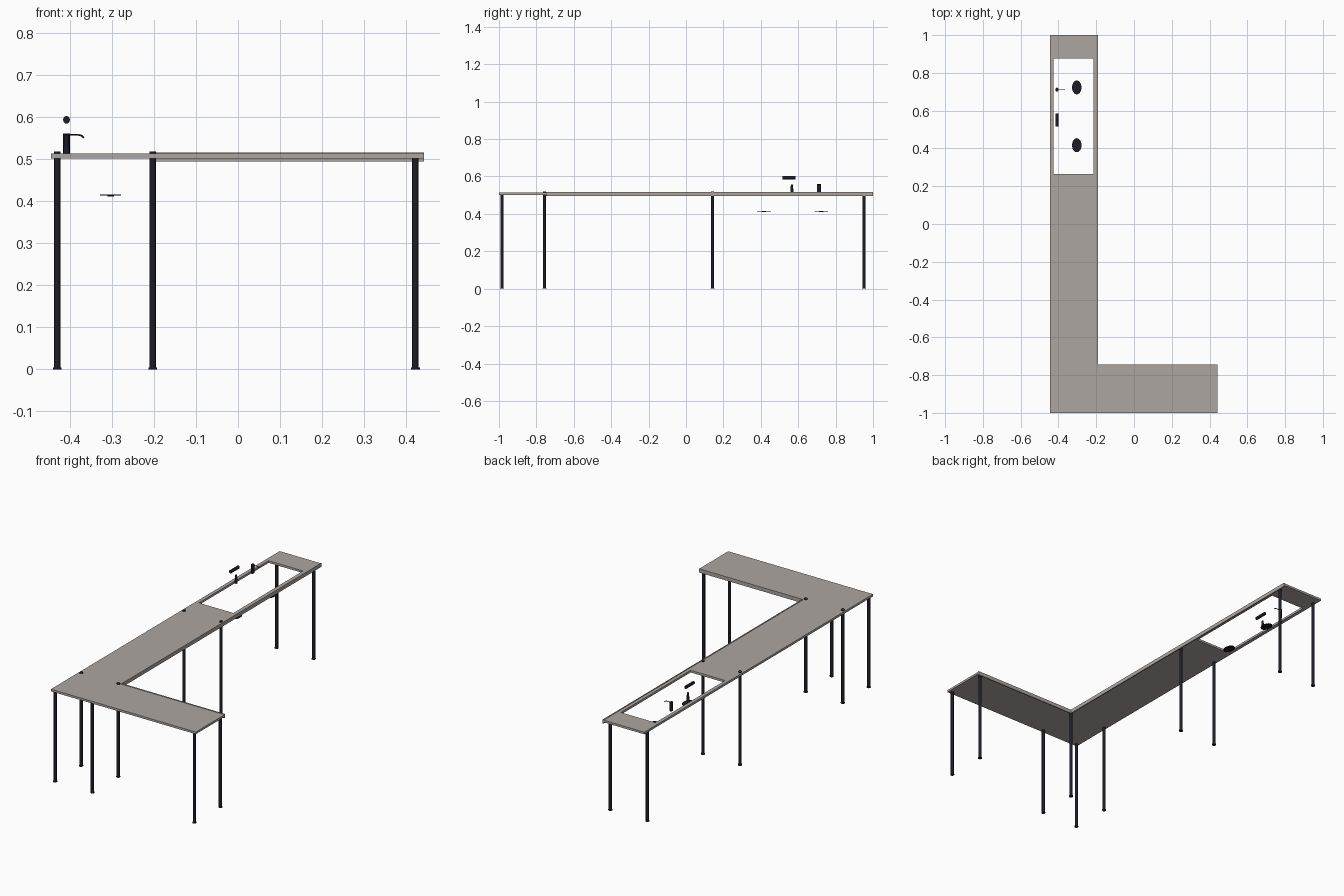
import bpy, bmesh, math
from mathutils import Matrix, Vector

if "Cube" in bpy.data.objects:
    bpy.data.objects.remove(bpy.data.objects["Cube"])


def material(name, color):
    m = bpy.data.materials.new(name)
    m.diffuse_color = (*color, 1)
    m.use_nodes = True
    m.node_tree.nodes["Principled BSDF"].inputs["Base Color"].default_value = m.diffuse_color
    return m


STONE = material("warm grey stone", (0.42, 0.38, 0.36))
DARK = material("dark metal", (0.012, 0.012, 0.02))


def finish(name, bm, mat, smooth=False):
    bmesh.ops.recalc_face_normals(bm, faces=bm.faces)
    me = bpy.data.meshes.new(name)
    bm.to_mesh(me)
    bm.free()
    me.materials.append(mat)
    ob = bpy.data.objects.new(name, me)
    bpy.context.collection.objects.link(ob)
    if smooth:
        bpy.context.view_layer.objects.active = ob
        ob.select_set(True)
        bpy.ops.object.shade_smooth_by_angle()
        ob.select_set(False)
    return ob


def rod(bm, a, b, rx, ry, top=1.0, sides=16):
    """Elliptical rod between two points; top scales the end radius."""
    a, b = Vector(a), Vector(b)
    d = b - a
    rot = Vector((0, 0, 1)).rotation_difference(d).to_matrix().to_4x4()
    mat = Matrix.Translation((a + b) / 2) @ rot @ Matrix.Diagonal((rx, ry, 1, 1))
    bmesh.ops.create_cone(bm, cap_ends=True, segments=sides, radius1=1,
                          radius2=top, depth=d.length, matrix=mat)


# L-shaped slab with sink cutout, made from grid cells
xs = [-0.445, -0.425, -0.214, -0.19, 0.442]
ys = [-1, -0.743, 0.265, 0.875, 1]
bm = bmesh.new()
for i in range(4):
    for j in range(4):
        if (i == 3 and j > 0) or (i == 1 and j == 2):
            continue
        bm.faces.new([bm.verts.new((x, y, 0.502)) for x, y in (
            (xs[i], ys[j]), (xs[i + 1], ys[j]),
            (xs[i + 1], ys[j + 1]), (xs[i], ys[j + 1]))])
bmesh.ops.remove_doubles(bm, verts=bm.verts, dist=1e-5)
ext = bmesh.ops.extrude_face_region(bm, geom=bm.faces[:])
bmesh.ops.translate(bm, vec=(0, 0, 0.012),
                    verts=[v for v in ext["geom"] if isinstance(v, bmesh.types.BMVert)])
finish("countertop", bm, STONE)

# thicker lip along the inner edges of the L
bm = bmesh.new()
for x0, x1, y0, y1 in ((-0.196, -0.19, -0.743, 1), (-0.196, 0.442, -0.749, -0.743)):
    m = Matrix.Translation(((x0 + x1) / 2, (y0 + y1) / 2, 0.5055)) @ \
        Matrix.Diagonal((x1 - x0, y1 - y0, 0.021, 1))
    bmesh.ops.create_cube(bm, size=1, matrix=m)
finish("inner_edge_lip", bm, STONE)

# legs with feet, some with small rings through the top
legs = [(x, y) for x in (-0.43, -0.203) for y in (-0.984, -0.757, 0.142, 0.952)]
legs += [(0.422, -0.984), (0.422, -0.757)]
for n, (x, y) in enumerate(legs):
    bm = bmesh.new()
    rod(bm, (x, y, 0.004), (x, y, 0.503), 0.008, 0.0085)
    rod(bm, (x, y, 0), (x, y, 0.005), 0.0105, 0.0105)
    finish(f"leg_{n + 1}", bm, DARK, True)
    if x < 0 and y in (-0.757, 0.142):
        bm = bmesh.new()
        bmesh.ops.create_cone(bm, cap_ends=False, segments=16, radius1=0.008,
                              radius2=0.008, depth=0.006,
                              matrix=Matrix.Translation((x, y, 0.516)))
        finish(f"leg_ring_{n + 1}", bm, DARK, True)

# sink drains
for n, y in enumerate((0.417, 0.723)):
    bm = bmesh.new()
    rod(bm, (-0.303, y, 0.4135), (-0.303, y, 0.416), 0.025, 0.037, sides=24)
    rod(bm, (-0.303, y, 0.411), (-0.303, y, 0.414), 0.008, 0.011)
    finish(f"drain_{n + 1}", bm, DARK, True)

# faucet body with thin drooping spout
bm = bmesh.new()
rod(bm, (-0.408, 0.711, 0.513), (-0.408, 0.711, 0.561), 0.008, 0.011)
path = [(-0.408, 0.558), (-0.379, 0.558), (-0.372, 0.556), (-0.366, 0.551)]
for a, b in zip(path, path[1:]):
    rod(bm, (a[0], 0.711, a[1]), (b[0], 0.711, b[1]), 0.002, 0.002, sides=8)
finish("faucet", bm, DARK, True)

# tapered post and the horizontal handle above it
bm = bmesh.new()
rod(bm, (-0.408, 0.566, 0.513), (-0.408, 0.566, 0.557), 0.008, 0.009, top=0.6)
finish("mixer_post", bm, DARK, True)
bm = bmesh.new()
rod(bm, (-0.408, 0.516, 0.594), (-0.408, 0.586, 0.594), 0.008, 0.009)
finish("mixer_handle", bm, DARK, True)
